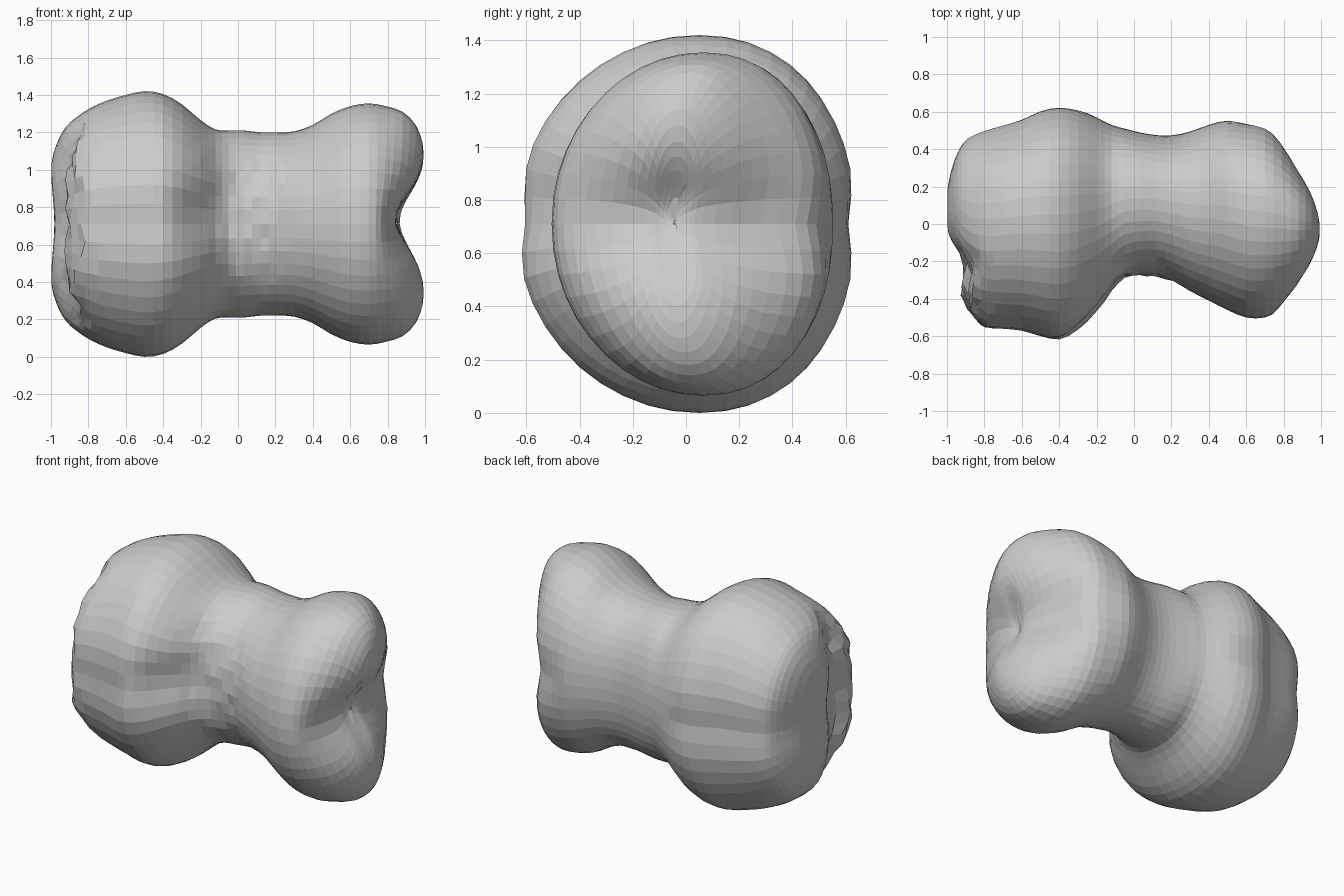
import bpy, bmesh, math, random

if "Cube" in bpy.data.objects:
    bpy.data.objects.remove(bpy.data.objects["Cube"])

random.seed(4)
MID, SIDES = 0.71, 44

# cross-sections along the shaft: x, half height, front y, back y
SECTIONS = [
    (-1.0, .16, -.03, .14), (-1.0, .32, -.09, .25), (-.965, .44, -.20, .37),
    (-.92, .52, -.40, .45), (-.865, .57, -.52, .49), (-.79, .62, -.57, .52),
    (-.70, .66, -.58, .545), (-.60, .69, -.59, .575), (-.50, .71, -.62, .62),
    (-.40, .695, -.64, .64), (-.30, .64, -.60, .62), (-.20, .555, -.51, .57),
    (-.12, .505, -.40, .53), (-.05, .50, -.32, .51), (.03, .50, -.29, .49),
    (.12, .49, -.28, .475), (.21, .49, -.31, .475), (.30, .495, -.36, .495),
    (.40, .53, -.41, .53), (.50, .59, -.46, .555), (.60, .63, -.50, .55),
    (.70, .645, -.50, .53), (.79, .63, -.46, .46), (.88, .60, -.38, .33),
    (.95, .53, -.28, .21), (.99, .43, -.19, .11), (1.005, .31, -.13, .06),
    (1.005, .20, -.10, .03), (1.005, .10, -.07, 0),
]


def bump(v, centre, width):
    return math.exp(-((v - centre) / width) ** 2)


def ramp(v, a, b):
    t = max(0, min(1, (v - a) / (b - a)))
    return t * t * (3 - 2 * t)


def sculpt(x, y, z):
    """Hollows, grooves and the rough patch pressed into the lofted form."""
    nx, ny = x, y
    nx -= .12 * bump(z, MID, .22) * ramp(x, .70, 1.0)              # saddle end
    nx -= .05 * bump(y, -.08, .16) * bump(z, .76, .14) * ramp(x, .85, 1)
    nx += .02 * bump(z, MID, .2) * ramp(-x, .85, 1)
    nx += .05 * bump(y, -.22, .09) * ramp(-x, .8, .92)             # end notch
    if y < 0:
        ny += .10 * bump(z, .76, .16) * bump(x, -.20, .17)         # front groove
        ny += .025 * bump(z, MID, .13) * ramp(-x, .3, .5)
    else:
        ny -= .05 * bump(z, MID, .13) * ramp(x, .45, .8)           # back groove
        ny -= .03 * bump(z, MID, .12) * ramp(-x, .2, .4)
    # rough rim on the front left and wrinkles at the front of the waist
    rough = ramp(-x, .72, .84) * ramp(-y, .12, .28)
    nx += rough * random.uniform(-.015, .02)
    ny += rough * random.uniform(-.015, .02)
    ny += bump(x, .05, .2) * ramp(-y, .1, .25) * random.uniform(-.01, .012)
    return nx, ny, z


# bone body: loft of rounded rings closed at both ends
bm = bmesh.new()
rings = []
# halve the spacing with smooth in-between sections
dense = []
for k in range(len(SECTIONS) - 1):
    p0, p1, p2, p3 = (SECTIONS[max(0, min(len(SECTIONS) - 1, k + d))] for d in (-1, 0, 1, 2))
    dense.append(p1)
    dense.append(tuple((9 * (b + c) - a - d) / 16 for a, b, c, d in zip(p0, p1, p2, p3)))
dense.append(SECTIONS[-1])

for x, h, y0, y1 in dense:
    cy, ry = (y0 + y1) / 2, (y1 - y0) / 2
    lean = .05 * ramp(h, .3, .6)         # crest sits slightly towards the back
    ring = []
    for i in range(SIDES):
        a = math.tau * i / SIDES
        c, s = math.cos(a), math.sin(a)
        y = cy + ry * math.copysign(abs(c) ** .94, c) + lean * s * s
        z = MID + h * math.copysign(abs(s) ** .96, s)
        ring.append(bm.verts.new(sculpt(x, y, z)))
    rings.append(ring)
for r, q in zip(rings, rings[1:]):
    for i in range(SIDES):
        j = (i + 1) % SIDES
        bm.faces.new((r[i], r[j], q[j], q[i]))
for ring, tip in ((rings[0], (-1.0, .055, MID)), (rings[-1], (1.005, -.04, MID))):
    v = bm.verts.new(sculpt(*tip))
    for i in range(SIDES):
        bm.faces.new((ring[i], ring[(i + 1) % SIDES], v))
bmesh.ops.recalc_face_normals(bm, faces=bm.faces)

mesh = bpy.data.meshes.new("bone_body")
bm.to_mesh(mesh)
bm.free()
bone = bpy.data.objects.new("bone_body", mesh)
bpy.context.collection.objects.link(bone)
